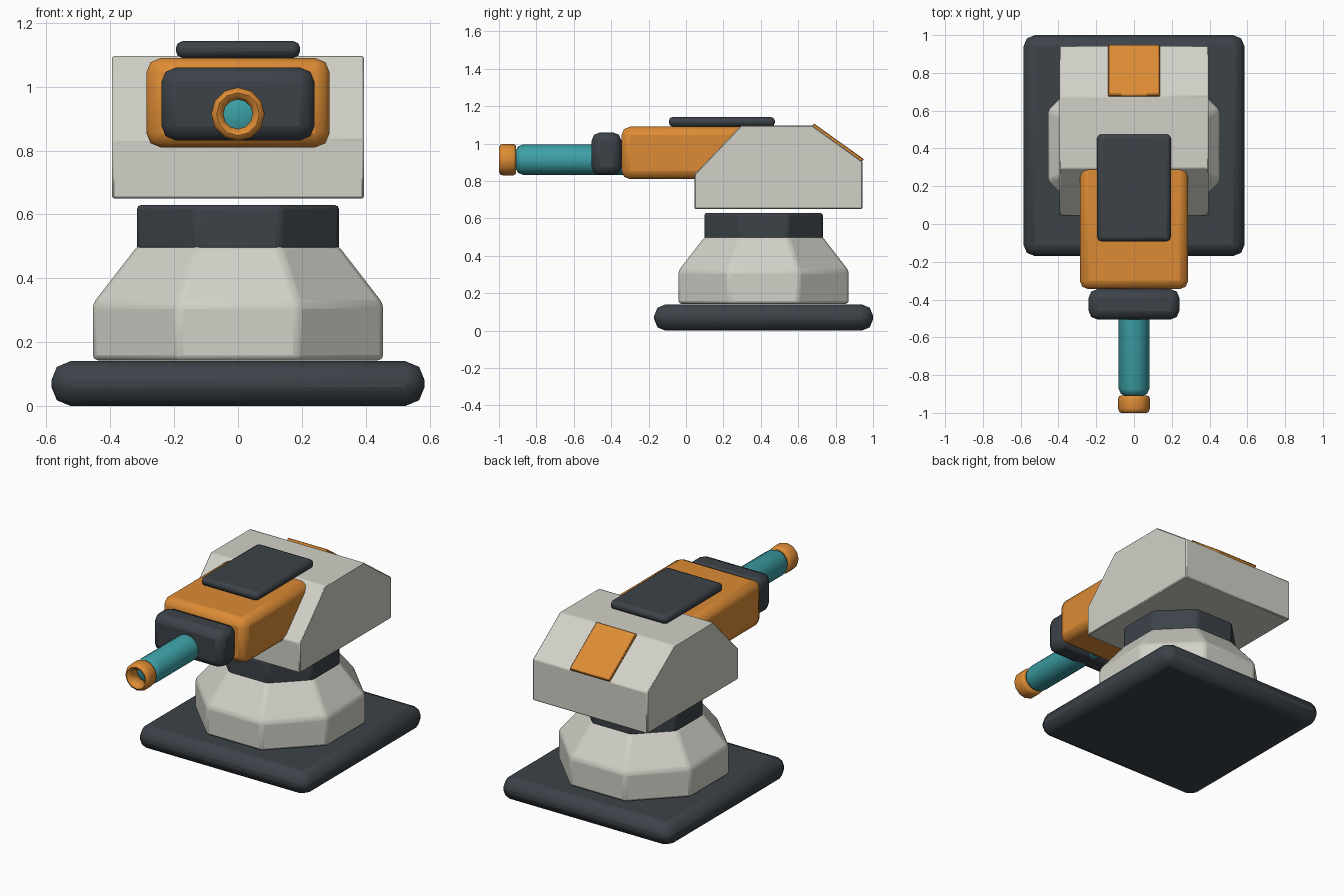
import bpy, bmesh, math
from mathutils import Matrix

if "Cube" in bpy.data.objects:
    bpy.data.objects.remove(bpy.data.objects["Cube"])


def material(name, r, g, b):
    m = bpy.data.materials.new(name)
    m.diffuse_color = (r, g, b, 1)
    m.use_nodes = True
    m.node_tree.nodes["Principled BSDF"].inputs["Base Color"].default_value = m.diffuse_color
    return m


dark = material("charcoal", 0.045, 0.055, 0.066)
pale = material("warm_grey", 0.64, 0.64, 0.58)
orange = material("orange", 0.72, 0.26, 0.035)
teal = material("teal", 0.045, 0.35, 0.38)


def finish(name, bm, mat, bevel=0.0, segments=2, angle=30):
    bmesh.ops.recalc_face_normals(bm, faces=bm.faces[:])
    mesh = bpy.data.meshes.new(name)
    bm.to_mesh(mesh)
    bm.free()
    mesh.materials.append(mat)
    ob = bpy.data.objects.new(name, mesh)
    bpy.context.collection.objects.link(ob)
    if bevel:
        mod = ob.modifiers.new("rounded_edges", 'BEVEL')
        mod.width = bevel
        mod.segments = segments
        mod.limit_method = 'ANGLE'
        mod.angle_limit = math.radians(25)
    bpy.ops.object.select_all(action='DESELECT')
    ob.select_set(True)
    bpy.context.view_layer.objects.active = ob
    bpy.ops.object.shade_smooth_by_angle(angle=math.radians(angle))
    return ob


def box(name, x, y, z, mat, bevel, segments=2):
    """Box from (min, max) ranges."""
    bm = bmesh.new()
    bmesh.ops.create_cube(bm, size=1)
    for v in bm.verts:
        v.co = [lo + (c + 0.5) * (hi - lo) for c, (lo, hi) in zip(v.co, (x, y, z))]
    return finish(name, bm, mat, bevel, segments)


def lathe(name, profile, sides, mat, matrix, closed=False, bevel=0.0, turn=0.0, angle=30):
    """Revolve (radius, height) points about local z; cap the ends unless closed."""
    bm = bmesh.new()
    rings = []
    for r, h in profile:
        angs = [turn + math.tau * i / sides for i in range(sides)]
        rings.append([bm.verts.new((r * math.cos(a), r * math.sin(a), h)) for a in angs])
    pairs = list(zip(rings, rings[1:]))
    if closed:
        pairs.append((rings[-1], rings[0]))
    else:
        bm.faces.new(rings[0])
        bm.faces.new(rings[-1])
    for a, b in pairs:
        for i in range(sides):
            j = (i + 1) % sides
            bm.faces.new((a[i], a[j], b[j], b[i]))
    bm.transform(matrix)
    return finish(name, bm, mat, bevel, angle=angle)


CY = 0.415                      # turret axis
OCT = 1 / math.cos(math.pi / 8)  # flat radius to corner radius

# ground plate
box("base_plate", (-0.585, 0.585), (CY - 0.585, CY + 0.585), (0, 0.14), dark, 0.06)

# octagonal pedestal and its collar
axis = Matrix.Translation((0, CY, 0))
lathe("pedestal", [(0.455 * OCT, 0.143), (0.455 * OCT, 0.32), (0.312 * OCT, 0.505)],
      8, pale, axis, bevel=0.016, turn=math.pi / 8)
lathe("pedestal_collar", [(0.317 * OCT, 0.485), (0.317 * OCT, 0.63)],
      8, dark, axis, bevel=0.015, turn=math.pi / 8)

# wedge-shaped turret housing
outline = [(0.045, 0.65), (0.943, 0.65), (0.943, 0.905),
           (0.675, 1.097), (0.295, 1.097), (0.045, 0.835)]
bm = bmesh.new()
sides = [[bm.verts.new((x, y, z)) for y, z in outline] for x in (-0.394, 0.394)]
for s in sides:
    bm.faces.new(s)
for i in range(6):
    j = (i + 1) % 6
    bm.faces.new((sides[0][i], sides[0][j], sides[1][j], sides[1][i]))
finish("turret_housing", bm, pale, 0.005, 1)

# gun mount, front block and roof plate
box("gun_mount", (-0.287, 0.287), (-0.345, 0.40), (0.81, 1.09), orange, 0.045)
box("front_block", (-0.24, 0.24), (-0.505, -0.345), (0.832, 1.06), dark, 0.045)
box("roof_plate", (-0.195, 0.195), (-0.092, 0.475), (1.09, 1.143), dark, 0.022)

# rear hatch lying on the back slope
hatch = box("rear_hatch", (-0.137, 0.137), (-0.164, 0.164), (-0.006, 0.014), orange, 0.004, 1)
hatch.location = (0, 0.809, 1.001)
hatch.rotation_euler.x = -math.atan2(0.192, 0.268)

# barrel and open muzzle ring, local z pointing forward
forward = Matrix.Translation((0, 0, 0.914)) @ Matrix.Rotation(math.pi / 2, 4, 'X')
lathe("barrel", [(0.081, 0.30), (0.081, 0.872), (0.071, 0.897), (0.045, 0.913)],
      16, teal, forward, angle=40)
lathe("muzzle_ring", [(0.068, 0.908), (0.079, 0.912), (0.084, 0.925), (0.084, 0.978),
                      (0.079, 0.993), (0.067, 1.0), (0.055, 0.993), (0.046, 0.978),
                      (0.046, 0.925), (0.055, 0.912)],
      12, orange, forward, closed=True, angle=50)
